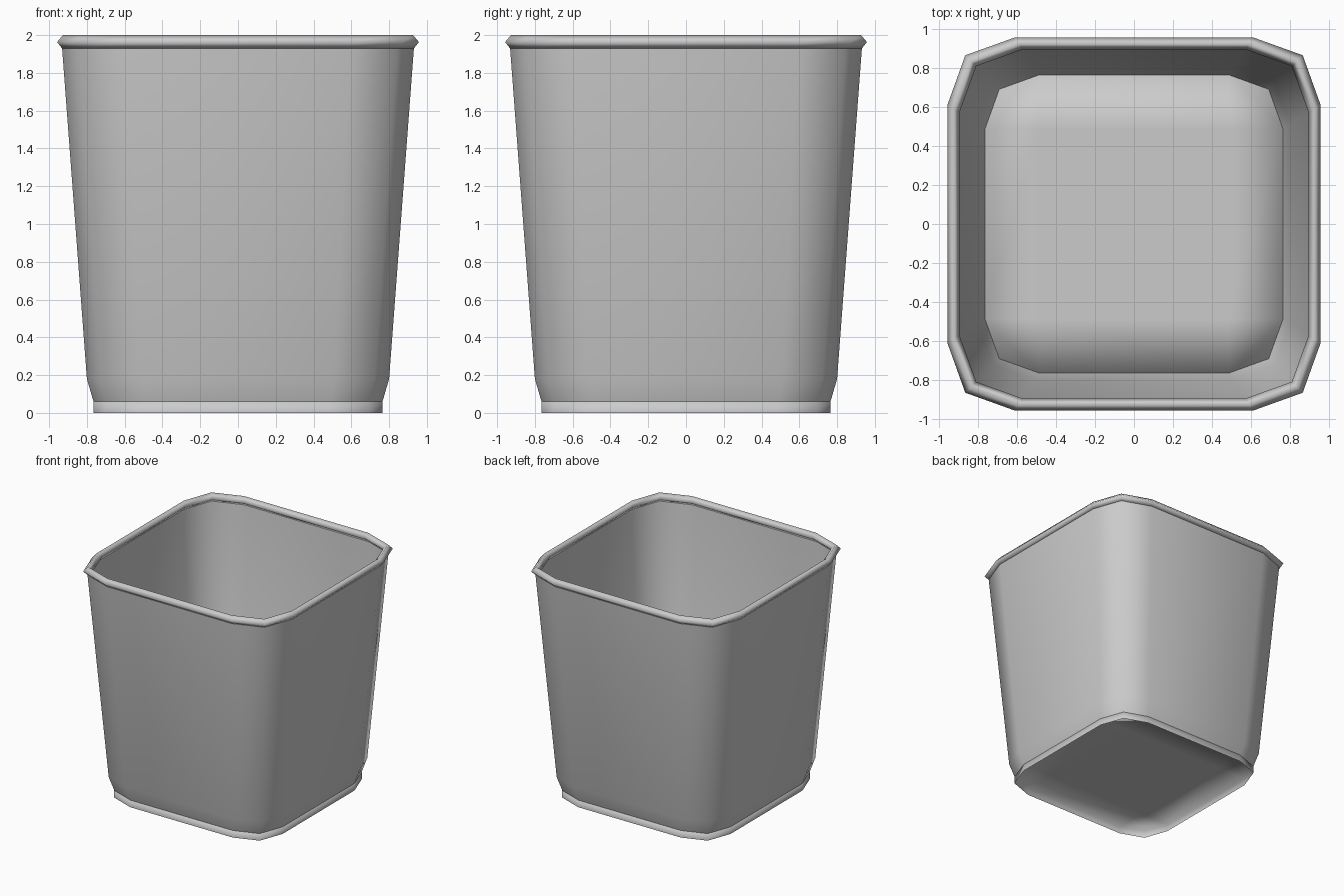
import bpy, bmesh

if "Cube" in bpy.data.objects:
    bpy.data.objects.remove(bpy.data.objects["Cube"])

SIGNS = [(1, 1), (-1, 1), (-1, -1), (1, -1)]


def outline(r):
    """12-sided rounded square, counter-clockwise, three points per corner."""
    pts = []
    for i, (sx, sy) in enumerate(SIGNS):
        corner = [(r, 0.637 * r), (0.904 * r, 0.904 * r), (0.637 * r, r)]
        if i % 2:
            corner.reverse()
        pts += [(sx * x, sy * y) for x, y in corner]
    return pts


def loft(bm, profile, closed=False):
    """Skin the outline through (half width, height) levels."""
    rings = [[bm.verts.new((x, y, z)) for x, y in outline(r)] for r, z in profile]
    pairs = list(zip(rings, rings[1:]))
    if closed:
        pairs.append((rings[-1], rings[0]))
    for a, b in pairs:
        for i in range(12):
            j = (i + 1) % 12
            bm.faces.new((a[i], a[j], b[j], b[i]))
    return rings


def finish(bm, name):
    for f in bm.faces:
        f.smooth = True
    me = bpy.data.meshes.new(name)
    bm.to_mesh(me)
    bm.free()
    ob = bpy.data.objects.new(name, me)
    bpy.context.collection.objects.link(ob)
    return ob


# Tapered wall
bm = bmesh.new()
loft(bm, [(0.765, 0.06), (0.8, 0.18), (0.932, 1.94)])
finish(bm, "bin_wall")

# Raised floor with an open skirt below it, softly shaded together
bm = bmesh.new()
edge = loft(bm, [(0.766, 0.0), (0.766, 0.06)])[1]
inner = [bm.verts.new((sx * 0.488, sy * 0.488, 0.06)) for sx, sy in SIGNS]
bm.faces.new(inner)
for i in range(4):
    a, b, c = edge[3 * i:3 * i + 3]
    n = edge[(3 * i + 3) % 12]
    bm.faces.new((a, b, c, inner[i]))
    bm.faces.new((inner[i], c, n, inner[(i + 1) % 4]))
finish(bm, "bin_base")

# Rolled rim with a diamond section
bm = bmesh.new()
loft(bm, [(0.958, 1.963), (0.927, 2.0), (0.896, 1.963), (0.927, 1.925)], closed=True)
finish(bm, "bin_rim")
